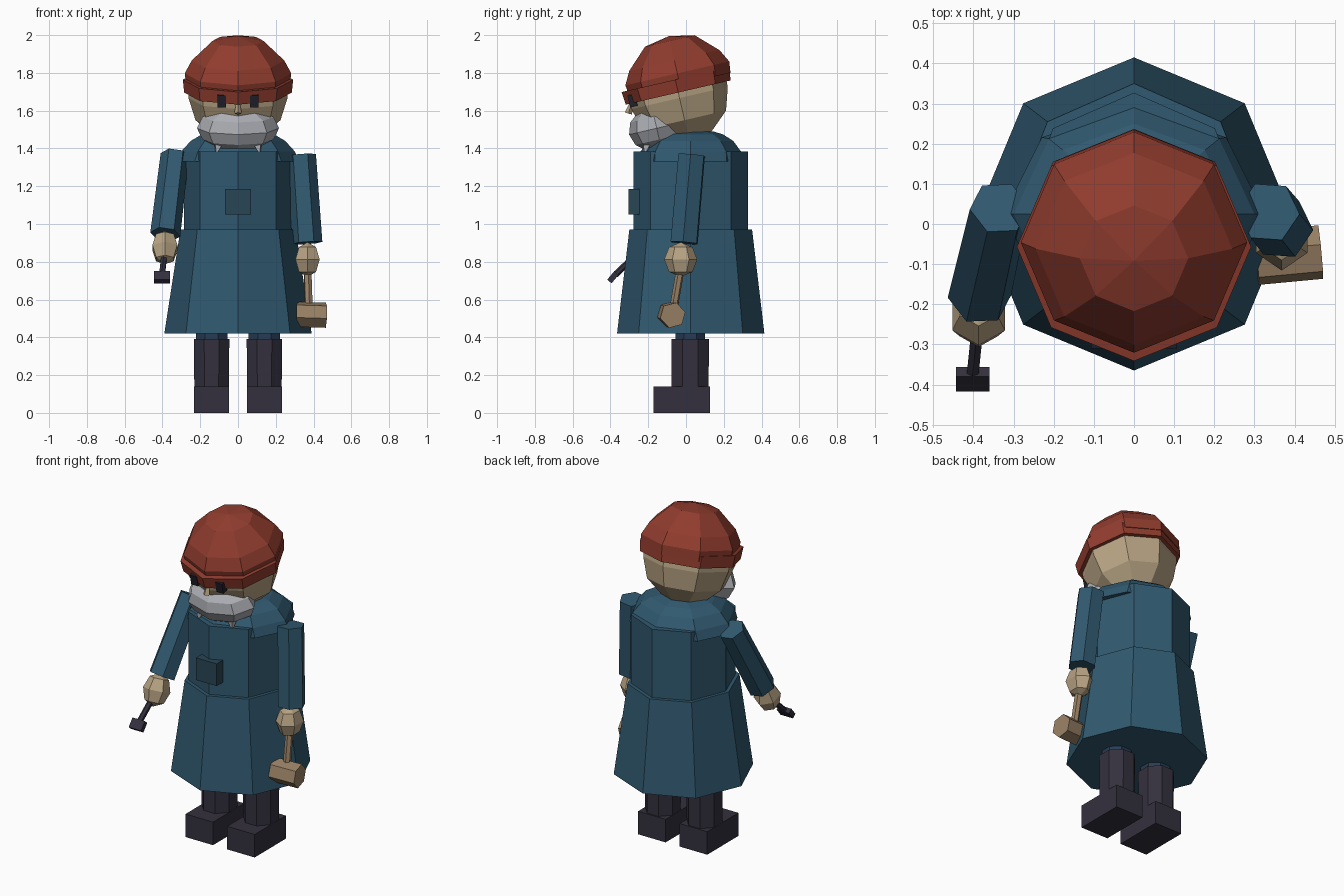
import bpy, bmesh, math
from mathutils import Matrix, Vector

if "Cube" in bpy.data.objects:
    bpy.data.objects.remove(bpy.data.objects["Cube"])

def paint(name, rgb):
    m = bpy.data.materials.new(name)
    m.diffuse_color = (*rgb, 1)
    m.use_nodes = True
    m.node_tree.nodes["Principled BSDF"].inputs["Base Color"].default_value = m.diffuse_color
    return m

COAT = paint("coat_blue", (.03, .1, .16))
DARK = paint("pocket_blue", (.022, .06, .09))
HAT = paint("hat_red", (.28, .045, .027))
SKIN = paint("skin", (.48, .37, .23))
HAIR = paint("beard_grey", (.42, .43, .46))
BOOT = paint("boot_dark", (.034, .03, .048))
PANTS = paint("trouser_blue", (.02, .045, .09))
WOOD = paint("wood", (.32, .22, .13))
INK = paint("ink", (.015, .015, .025))

def finish(bm, name, mat, matrix):
    bmesh.ops.remove_doubles(bm, verts=bm.verts, dist=1e-5)
    bmesh.ops.transform(bm, matrix=matrix, verts=bm.verts)
    bmesh.ops.recalc_face_normals(bm, faces=bm.faces)
    me = bpy.data.meshes.new(name)
    bm.to_mesh(me)
    bm.free()
    me.materials.append(mat)
    ob = bpy.data.objects.new(name, me)
    bpy.context.collection.objects.link(ob)
    return ob

def lathe(name, rings, mat, n=8, matrix=Matrix(), phase=math.pi / 2):
    """rings: (x radius, y radius, height); ends are capped"""
    bm = bmesh.new()
    loops = []
    for rx, ry, z in rings:
        loops.append([bm.verts.new((rx * math.cos(phase + math.tau * i / n),
                                    ry * math.sin(phase + math.tau * i / n), z)) for i in range(n)])
    for a, b in zip(loops, loops[1:]):
        for i in range(n):
            j = (i + 1) % n
            bm.faces.new((a[i], a[j], b[j], b[i]))
    for loop, r in ((loops[0], rings[0][0]), (loops[-1], rings[-1][0])):
        if r > 0:
            bm.faces.new(loop)
    return finish(bm, name, mat, matrix)

def box(name, size, loc, mat, tilt=0):
    bm = bmesh.new()
    bmesh.ops.create_cube(bm, size=1)
    bmesh.ops.scale(bm, vec=size, verts=bm.verts)
    return finish(bm, name, mat, Matrix.Translation(loc) @ Matrix.Rotation(tilt, 4, 'X'))

def limb(name, p, q, r0, r1, mat, n=6, phase=math.pi / 2):
    """prism from p to q"""
    p, q = Vector(p), Vector(q)
    rot = (p - q).to_track_quat('Z', 'Y').to_matrix().to_4x4()
    return lathe(name, [(r1, r1, 0), (r0, r0, (p - q).length)], mat, n,
                 Matrix.Translation(q) @ rot, phase)

def ball(name, loc, size, mat, n=8, rows=6, tilt=0):
    rings = [(size[0] * math.sin(math.pi * k / rows), size[1] * math.sin(math.pi * k / rows),
              -size[2] * math.cos(math.pi * k / rows)) for k in range(rows + 1)]
    rings[0] = (0, 0, -size[2])
    rings[-1] = (0, 0, size[2])
    return lathe(name, rings, mat, n, Matrix.Translation(loc) @ Matrix.Rotation(tilt, 4, 'X'))

# coat: flared skirt, torso, collar
back = Matrix.Translation((0, .025, 0))
lathe("coat_skirt", [(.39, .39, .42), (.305, .325, .97)], COAT, matrix=back)
lathe("coat_torso", [(.285, .302, .95), (.285, .302, 1.385)], COAT, matrix=back)
lathe("coat_collar", [(.325, .27, 1.33), (.30, .265, 1.385), (.25, .225, 1.44),
                      (.19, .17, 1.475), (.12, .12, 1.49)], COAT, matrix=back)
box("chest_pocket", (.14, .06, .135), (0, -.275, 1.117), DARK)

# head and hat, nodding forward
TILT = math.radians(13)
H = Matrix.Translation((0, -.05, 1.735)) @ Matrix.Rotation(TILT, 4, 'X')
lathe("head", [(0, 0, -.31), (.115, .115, -.29), (.225, .225, -.19), (.262, .262, -.07),
               (.265, .265, .02)], SKIN, matrix=H)
lathe("hat_band", [(.285, .285, -.04), (.292, .292, .03)], HAT, matrix=H)
lathe("hat_crown", [(.275, .275, .0), (.282, .282, .06), (.245, .245, .13),
                    (.135, .135, .236), (0, 0, .262)], HAT,
      matrix=H @ Matrix.Translation((0, .018, 0)))

# face
ball("beard", (0, -.155, 1.507), (.217, .15, .122), HAIR, tilt=TILT)
limb("nose", (0, -.285, 1.65), (0, -.305, 1.585), .008, .02, SKIN, 4)
for s, side in ((-1, "right"), (1, "left")):
    box(side + "_eye", (.045, .04, .065), (s * .085, -.283, 1.653), INK, TILT)
    limb(side + "_beard_tuft", (s * .10, -.2, 1.44), (s * .115, -.22, 1.37), .035, .003, HAIR, 4)

# arms and hands
limb("left_arm", (.335, .03, 1.365), (.367, -.01, .9), .078, .08, COAT, 6, .3)
limb("right_arm", (-.335, .04, 1.365), (-.385, -.18, .945), .075, .08, COAT, 6, .3)
ball("left_hand", (.368, -.028, .812), (.074, .088, .092), SKIN, 6, 4)
ball("right_hand", (-.387, -.228, .875), (.076, .08, .095), SKIN, 6, 4, -.4)

# mallet in the left hand
limb("mallet_handle", (.368, -.03, .76), (.375, -.068, .54), .022, .022, WOOD)
limb("mallet_head", (.465, -.07, .517), (.305, -.085, .522), .069, .069, WOOD, 6, .25)

# small crossbar tool in the right hand
limb("tool_handle", (-.388, -.24, .86), (-.402, -.375, .73), .017, .017, BOOT)
box("tool_bar", (.083, .03, .058), (-.402, -.387, .718), BOOT, math.radians(-40))

# legs and boots
for s, side in ((-1, "right"), (1, "left")):
    x = s * .14
    at = Matrix.Translation((x, .022, 0))
    lathe(side + "_trouser", [(.09, .085, .3), (.09, .085, .6)], PANTS, matrix=at, phase=math.pi / 8)
    lathe(side + "_boot_shaft", [(.098, .105, .09), (.102, .108, .39)], BOOT, matrix=at, phase=math.pi / 8)
    box(side + "_boot_foot", (.185, .3, .14), (x, -.022, .07), BOOT)
